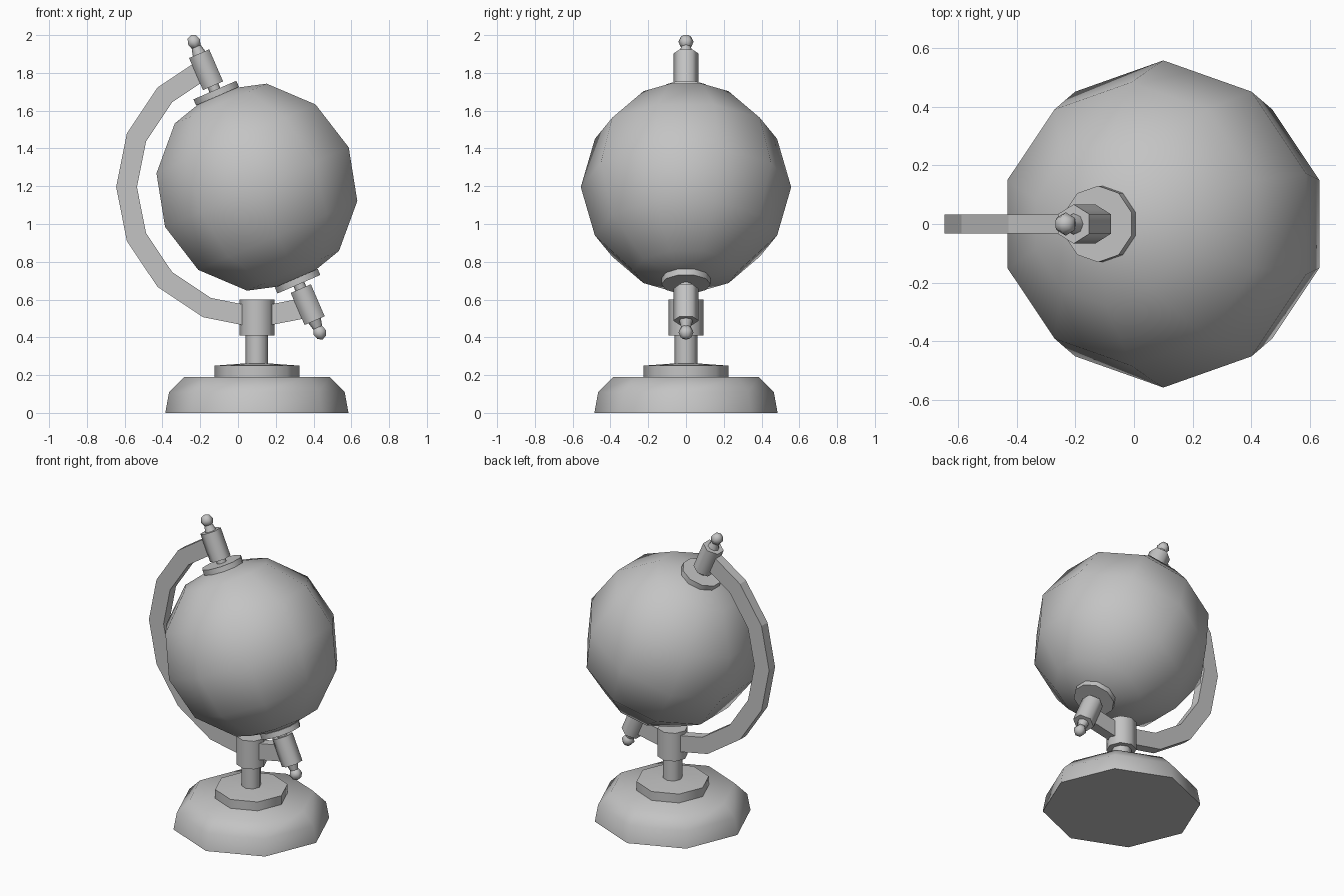
import bpy, bmesh
from math import radians, sin, cos, pi
from mathutils import Matrix, Vector

cube = bpy.data.objects.get("Cube")
if cube:
    bpy.data.objects.remove(cube, do_unlink=True)

GREY = (0.55, 0.55, 0.55, 1)
mat = bpy.data.materials.new("plain grey")
mat.use_nodes = True
mat.diffuse_color = GREY
bsdf = next(n for n in mat.node_tree.nodes if n.type == 'BSDF_PRINCIPLED')
bsdf.inputs["Base Color"].default_value = GREY

CENTRE = Vector((0.1, 0, 1.195))
STAND = Matrix.Translation((CENTRE.x, 0, 0))
TILT = Matrix.Translation(CENTRE) @ Matrix.Rotation(radians(-23.4), 4, 'Y')
# the lower fittings mirror the upper ones along the tilted axis
FLIPPED = TILT @ Matrix.Diagonal((1, 1, -1, 1))


def finish(bm, name, smooth_angle):
    bmesh.ops.recalc_face_normals(bm, faces=bm.faces)
    for f in bm.faces:
        f.smooth = True
    for e in bm.edges:
        e.smooth = e.calc_face_angle(0) < radians(smooth_angle)
    mesh = bpy.data.meshes.new(name)
    bm.to_mesh(mesh)
    bm.free()
    mesh.materials.append(mat)
    ob = bpy.data.objects.new(name, mesh)
    bpy.context.collection.objects.link(ob)
    return ob


def lathe(name, profile, sides, matrix, smooth_angle=65):
    """Turn a (radius, height) profile, with a corner on the y axis."""
    bm = bmesh.new()
    rings = []
    for r, z in profile:
        if r < 1e-5:
            rings.append([bm.verts.new(matrix @ Vector((0, 0, z)))] * sides)
            continue
        angles = [pi / 2 + 2 * pi * i / sides for i in range(sides)]
        rings.append([bm.verts.new(matrix @ Vector((r * cos(a), r * sin(a), z)))
                      for a in angles])
    for lo, hi in zip(rings, rings[1:]):
        for i in range(sides):
            j = (i + 1) % sides
            corners = dict.fromkeys((lo[i], lo[j], hi[j], hi[i]))
            bm.faces.new(list(corners))
    for ring in (rings[0], rings[-1]):
        if ring[0] is not ring[1]:
            bm.faces.new(ring)
    return finish(bm, name, smooth_angle)


def ball_profile(radius, steps, height=0):
    return [(radius * sin(pi * i / steps), height - radius * cos(pi * i / steps))
            for i in range(steps + 1)]


# stand
lathe("base", [(0.485, 0), (0.465, 0.11), (0.385, 0.19)], 8, STAND)
lathe("base_plate", [(0.225, 0.185), (0.225, 0.25), (0.05, 0.263)], 8, STAND)
lathe("post", [(0.06, 0.24), (0.06, 0.43)], 8, STAND)
lathe("post_collar", [(0.093, 0.41), (0.093, 0.6)], 8, STAND)

# globe
lathe("globe", ball_profile(0.557, 6), 10, TILT)

# fittings at both ends of the axis
for side, m in (("top", TILT), ("bottom", FLIPPED)):
    lathe(side + "_disc", [(0.13, 0.525), (0.13, 0.56)], 10, m)
    lathe(side + "_pin", [(0.031, 0.54), (0.031, 0.6)], 8, m)
    lathe(side + "_holder", [(0.067, 0.585), (0.067, 0.77)], 6, m)
    lathe(side + "_peg", [(0.037, 0.765), (0.022, 0.825)], 8, m)
    lathe(side + "_knob", ball_profile(0.04, 4, 0.838), 6, m)

# curved arm: a rectangular section swept round the globe
bm = bmesh.new()
sections = []
for i in range(9):
    a = radians(112.5 + 22.5 * i)
    d = Vector((cos(a), 0, sin(a)))
    sections.append([bm.verts.new(CENTRE + d * r + Vector((0, y, 0)))
                     for r, y in ((0.635, -0.032), (0.745, -0.032),
                                  (0.745, 0.032), (0.635, 0.032))])
for s, t in zip(sections, sections[1:]):
    for k in range(4):
        n = (k + 1) % 4
        bm.faces.new((s[k], s[n], t[n], t[k]))
bm.faces.new(sections[0])
bm.faces.new(sections[-1])
finish(bm, "arm", 20)
